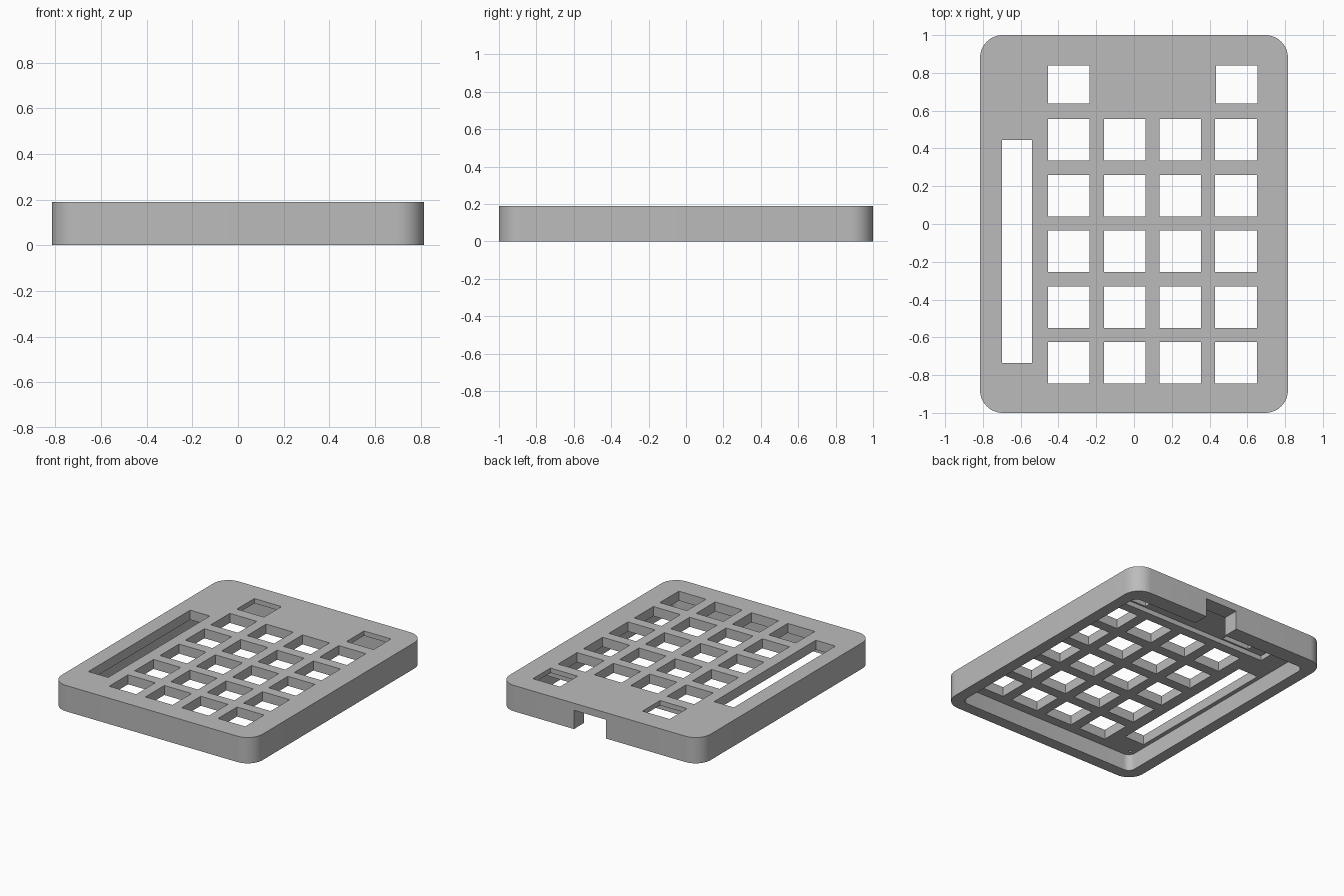
import bpy, bmesh, math

if "Cube" in bpy.data.objects:
    bpy.data.objects.remove(bpy.data.objects["Cube"])

H = 0.19            # case height
HX, HY = 0.815, 1.0  # half width, half length


def rounded_outline(x0, x1, y0, y1, r, n=12):
    """Counter-clockwise rounded rectangle."""
    pts = []
    for i, (cx, cy) in enumerate([(x1 - r, y1 - r), (x0 + r, y1 - r),
                                  (x0 + r, y0 + r), (x1 - r, y0 + r)]):
        for k in range(n + 1):
            a = math.pi / 2 * (i + k / n)
            pts.append((cx + r * math.cos(a), cy + r * math.sin(a)))
    return pts


def add_prism(bm, pts, z0, z1):
    """Extrude an outline and return the top face."""
    low = [bm.verts.new((x, y, z0)) for x, y in pts]
    top = [bm.verts.new((x, y, z1)) for x, y in pts]
    bm.faces.new(low[::-1])
    for i in range(len(pts)):
        j = (i + 1) % len(pts)
        bm.faces.new((low[i], low[j], top[j], top[i]))
    return bm.faces.new(top)


def add_box(bm, x0, x1, y0, y1, z0, z1):
    add_prism(bm, [(x0, y0), (x1, y0), (x1, y1), (x0, y1)], z0, z1)


def finish(bm, name):
    me = bpy.data.meshes.new(name)
    bm.to_mesh(me)
    bm.free()
    ob = bpy.data.objects.new(name, me)
    bpy.context.collection.objects.link(ob)
    return ob


# outer shell with a rounded upper edge
bm = bmesh.new()
top = add_prism(bm, rounded_outline(-HX, HX, -HY, HY, 0.12), 0, H)
bmesh.ops.bevel(bm, geom=list(top.edges), offset=0.03, segments=5,
                profile=0.5, affect='EDGES')
case = finish(bm, "keypad_case")

cutters = []

# hollow underside
bm = bmesh.new()
add_prism(bm, rounded_outline(-0.73, 0.73, -0.915, 0.885, 0.05, 6), -0.1, 0.12)
cutters.append(finish(bm, "cavity_cutter"))

# thinner pocket behind the keys
bm = bmesh.new()
add_box(bm, -0.58, 0.70, 0.625, 0.885, 0.05, 0.155)
cutters.append(finish(bm, "pocket_cutter"))

# cable notch in the back wall
bm = bmesh.new()
add_box(bm, -0.05, 0.21, 0.80, 1.2, -0.1, 0.138)
cutters.append(finish(bm, "notch_cutter"))

# key openings, long slot and small corner pits
bm = bmesh.new()
columns = [-0.345 + 0.295 * i for i in range(4)]
for cx in columns:
    for j in range(5):
        cy = 0.445 - 0.295 * j
        add_box(bm, cx - 0.11, cx + 0.11, cy - 0.11, cy + 0.11, -0.2, 0.4)
for cx in (columns[0], columns[3] + 0.005):
    add_box(bm, cx - 0.11, cx + 0.11, 0.637, 0.84, -0.2, 0.4)
add_box(bm, -0.70, -0.54, -0.735, 0.445, -0.2, 0.4)
for sx in (-1, 1):
    add_prism(bm, rounded_outline(sx * 0.69 - 0.012, sx * 0.69 + 0.012,
                                  -0.872, -0.848, 0.0119, 3), 0.05, 0.15)
cutters.append(finish(bm, "opening_cutter"))

bpy.context.view_layer.objects.active = case
case.select_set(True)
for c in cutters:
    c.hide_render = True
    m = case.modifiers.new(c.name, 'BOOLEAN')
    m.operation = 'DIFFERENCE'
    m.solver = 'EXACT'
    m.object = c
    bpy.ops.object.modifier_apply(modifier=m.name)
for c in cutters:
    bpy.data.objects.remove(c)

# plain grey plastic
mat = bpy.data.materials.new("grey_plastic")
mat.diffuse_color = (0.5, 0.5, 0.5, 1)
mat.use_nodes = True
mat.node_tree.nodes["Principled BSDF"].inputs["Base Color"].default_value = mat.diffuse_color
case.data.materials.clear()
case.data.materials.append(mat)
bpy.ops.object.shade_smooth_by_angle(angle=math.radians(30))
